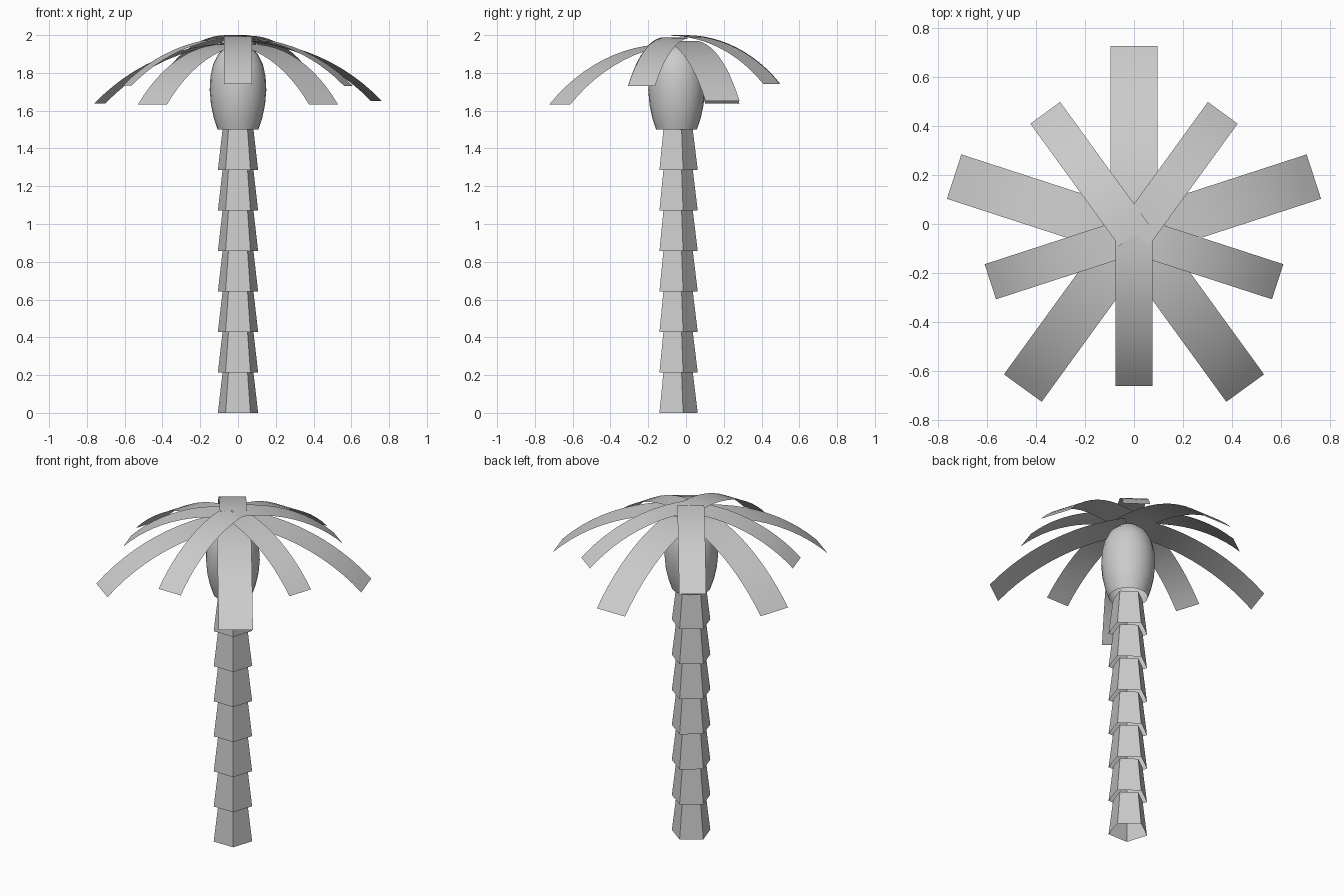
import bpy, bmesh, math
from mathutils import Matrix, Vector

if "Cube" in bpy.data.objects:
    bpy.data.objects.remove(bpy.data.objects["Cube"])

CY = -0.045  # trunk axis in y


def finish(name, bm, smooth=False):
    me = bpy.data.meshes.new(name)
    bm.to_mesh(me)
    bm.free()
    ob = bpy.data.objects.new(name, me)
    bpy.context.collection.objects.link(ob)
    for p in me.polygons:
        p.use_smooth = smooth
    return ob


def lathe(name, profile, sides, cy, start=math.pi / 2, smooth=False):
    """Open shell of stacked rings; a zero radius closes to a point."""
    bm = bmesh.new()
    rings = []
    for r, z in profile:
        if r == 0:
            rings.append([bm.verts.new((0, cy, z))] * sides)
        else:
            rings.append([bm.verts.new((r * math.cos(start + 2 * math.pi * i / sides),
                                        cy + r * math.sin(start + 2 * math.pi * i / sides), z))
                          for i in range(sides)])
    for a, b in zip(rings, rings[1:]):
        for i in range(sides):
            j = (i + 1) % sides
            quad = [a[i], a[j], b[j], b[i]]
            bm.faces.new(list(dict.fromkeys(quad)))
    return finish(name, bm, smooth)


def frond(name, angle, length, width, top):
    """Flat strip bent through 45 degrees, drooping outwards."""
    bm = bmesh.new()
    bend = math.radians(45)
    radius = length / math.sin(bend)
    n = 12
    rows = []
    for i in range(n + 1):
        t = bend * i / n
        x, z = radius * math.sin(t), -radius * (1 - math.cos(t))
        rows.append([bm.verts.new((x, s * width / 2, z)) for s in (-1, 1)])
    for a, b in zip(rows, rows[1:]):
        bm.faces.new((a[0], b[0], b[1], a[1]))
    bm.transform(Matrix.Translation(Vector((0, CY, top)))
                 @ Matrix.Rotation(math.radians(angle), 4, 'Z'))
    return finish(name, bm, True)


# Trunk: seven tapered five-sided open sleeves
H = 1.5 / 7
for k in range(7):
    lathe(f"trunk_segment_{k + 1}", [(0.112, k * H), (0.086, (k + 1) * H)], 5, -0.05)

# Crown bulb
lathe("crown_bulb", [(0.108, 1.5), (0.128, 1.56), (0.143, 1.63), (0.15, 1.71),
                     (0.146, 1.78), (0.132, 1.845), (0.105, 1.9), (0.06, 1.94),
                     (0, 1.953)], 24, -0.05, smooth=True)

# Lower ring: five wide, long fronds
for angle, top in ((90, 1.96), (18, 1.97), (162, 1.956), (234, 1.952), (306, 1.952)):
    frond(f"lower_frond_{angle}", angle, 0.77, 0.19, top)

# Upper ring: five narrow, short fronds
for angle, top in ((126, 2.0), (54, 1.997), (270, 1.995), (198, 1.988), (342, 1.985)):
    frond(f"upper_frond_{angle}", angle, 0.615, 0.15, top)
